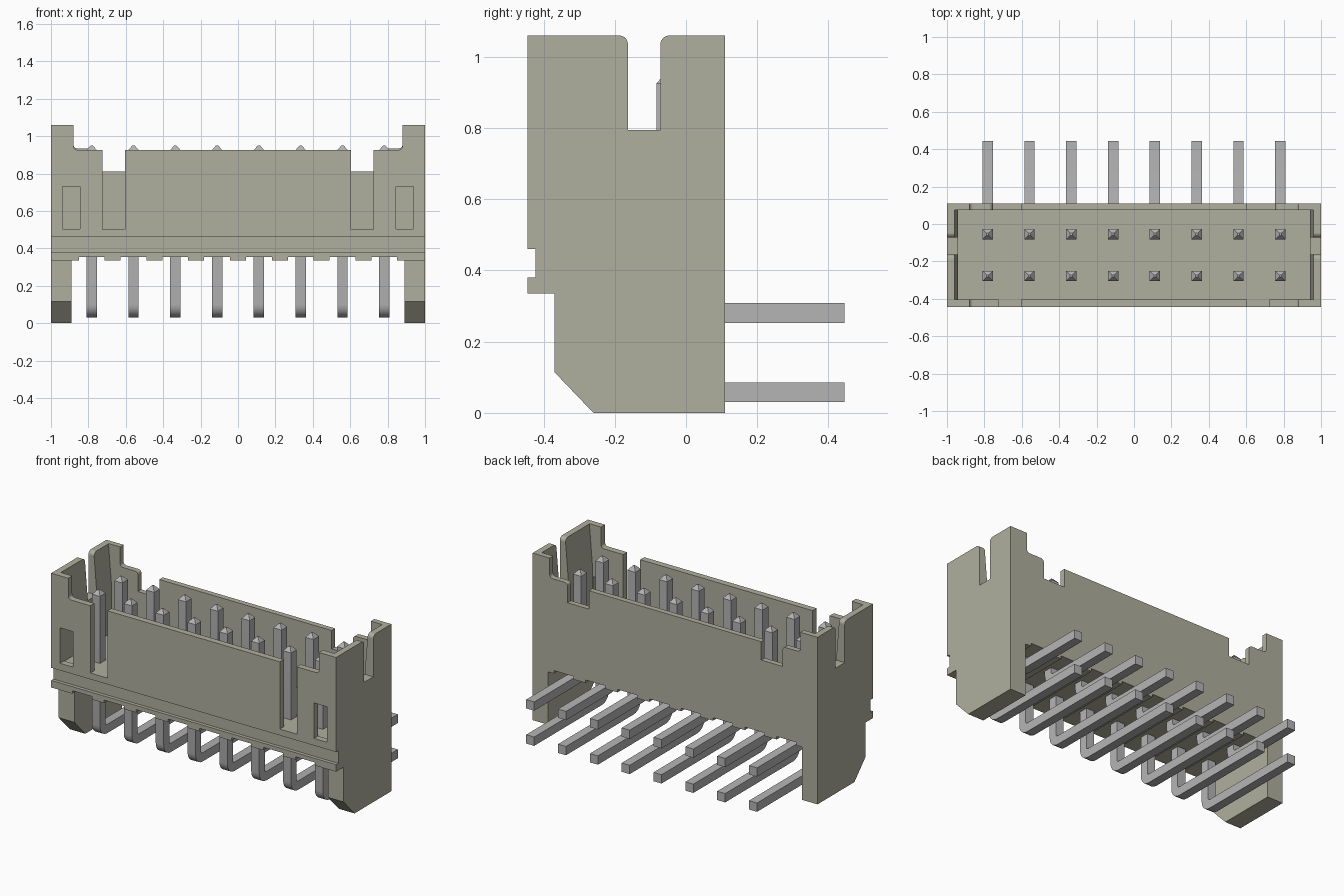
import bpy, bmesh, math

cube = bpy.data.objects.get("Cube")
if cube:
    bpy.data.objects.remove(cube, do_unlink=True)


def material(name, rgb):
    m = bpy.data.materials.new(name)
    m.use_nodes = True
    m.diffuse_color = (*rgb, 1)
    m.node_tree.nodes["Principled BSDF"].inputs["Base Color"].default_value = (*rgb, 1)
    return m


PLASTIC = material("beige grey plastic", (0.43, 0.43, 0.345))
METAL = material("grey metal", (0.46, 0.46, 0.46))


def prism(name, outline, axis, lo, hi, mat):
    """Extrude a 2D outline along x (outline is y, z) or along y (outline is x, z)."""
    def place(p, t):
        return (t, p[0], p[1]) if axis == "x" else (p[0], t, p[1])
    bm = bmesh.new()
    a = [bm.verts.new(place(p, lo)) for p in outline]
    b = [bm.verts.new(place(p, hi)) for p in outline]
    bm.faces.new(a)
    bm.faces.new(b[::-1])
    n = len(outline)
    for i in range(n):
        bm.faces.new((a[i], b[i], b[(i + 1) % n], a[(i + 1) % n]))
    bmesh.ops.recalc_face_normals(bm, faces=bm.faces)
    mesh = bpy.data.meshes.new(name)
    bm.to_mesh(mesh)
    bm.free()
    mesh.materials.append(mat)
    ob = bpy.data.objects.new(name, mesh)
    bpy.context.collection.objects.link(ob)
    return ob


def arc(cx, cz, r, a0, a1, n=5):
    return [(cx + r * math.cos(math.radians(a0 + (a1 - a0) * i / n)),
             cz + r * math.sin(math.radians(a0 + (a1 - a0) * i / n))) for i in range(n + 1)]


def mirrored(half):
    """Complete a symmetric outline from its +x half."""
    return half + [(-x, z) for x, z in reversed(half)]


def cut(target, cutter):
    cutter.hide_render = True
    mod = target.modifiers.new("cut", "BOOLEAN")
    mod.operation = "DIFFERENCE"
    mod.solver = "EXACT"
    mod.object = cutter
    bpy.ops.object.select_all(action="DESELECT")
    bpy.context.view_layer.objects.active = target
    target.select_set(True)
    bpy.ops.object.modifier_apply(modifier=mod.name)
    bpy.data.objects.remove(cutter, do_unlink=True)


PITCH = 0.2235
PIN_X = [(i - 3.5) * PITCH for i in range(8)]

# Housing: side silhouette with front groove and chamfered feet
housing = prism("housing", [
    (0.11, 0), (0.11, 1.06), (-0.445, 1.06), (-0.445, 0.46), (-0.423, 0.46),
    (-0.423, 0.38), (-0.445, 0.38), (-0.445, 0.335), (-0.37, 0.335),
    (-0.37, 0.115), (-0.26, 0)], "x", -1, 1, PLASTIC)

# Space between the feet, with shallow channels around each pin column
comb = [(-0.89, -0.1), (-0.89, 0.335)]
for i, x in enumerate(PIN_X):
    w = PITCH / 2 - 0.043
    comb += [(x - w, 0.335), (x - w, 0.354), (x + w, 0.354), (x + w, 0.335)]
comb += [(0.89, 0.335), (0.89, -0.1)]
cut(housing, prism("underside_cutter", comb, "y", -1, 1, PLASTIC))

# Cavity, flaring slightly at the ends near the mouth
cut(housing, prism("cavity_cutter", mirrored(
    [(0.94, 0.5), (0.94, 0.795), (0.96, 1.04), (0.96, 1.2)]), "y", -0.405, 0.075, PLASTIC))

# Rounded slot through both end walls
slot = ([(-0.163, 0.795), (-0.072, 0.795)] + arc(-0.047, 1.035, 0.025, 180, 90)
        + [(-0.047, 1.2), (-0.188, 1.2)] + arc(-0.188, 1.035, 0.025, 90, 0))
cut(housing, prism("end_slot_cutter", slot, "x", -2, 2, PLASTIC))

# Front wall: lowered top edge and two deep keying slots
front = ([(0.88, 1.2)] + arc(0.86, 0.947, 0.02, 0, -90)
         + [(0.725, 0.927), (0.725, 0.5), (0.605, 0.5), (0.605, 0.927)])
cut(housing, prism("front_edge_cutter", mirrored(front), "y", -1, -0.3, PLASTIC))

# Back wall: lowered top edge and two shallow notches
back = ([(0.88, 1.2)] + arc(0.86, 0.955, 0.02, 0, -90) + arc(0.775, 0.915, 0.02, 90, 180)
        + [(0.755, 0.81), (0.605, 0.81), (0.605, 0.927)])
cut(housing, prism("back_edge_cutter", mirrored(back), "y", -0.2, 1, PLASTIC))

# Small front windows
for s in (-1, 1):
    cut(housing, prism("window_cutter", [
        (s * 0.845, 0.505), (s * 0.938, 0.505), (s * 0.938, 0.73), (s * 0.845, 0.73)],
        "y", -1, -0.3, PLASTIC))

# Pins: right-angle bend towards the back, pyramid tip on top
H = 0.028


def pin(name, x, y, z):
    outline = ([(y + H, 0.925), (y - H, 0.925)]
               + arc(y - H + 0.07, z - H + 0.07, 0.07, 180, 270)
               + [(0.445, z - H), (0.445, z + H)]
               + arc(y + H + 0.014, z + H + 0.014, 0.014, 270, 180))
    ob = prism(name, outline, "x", x - H, x + H, METAL)
    bm = bmesh.new()
    bm.from_mesh(ob.data)
    top = max(bm.faces, key=lambda f: f.calc_center_median().z)
    tip = bmesh.ops.extrude_face_region(bm, geom=[top])
    verts = [v for v in tip["geom"] if isinstance(v, bmesh.types.BMVert)]
    for v in verts:
        v.co = (x + (v.co.x - x) * 0.2, y + (v.co.y - y) * 0.2, 0.951)
    bmesh.ops.delete(bm, geom=[f for f in bm.faces if f == top], context="FACES_ONLY")
    bmesh.ops.recalc_face_normals(bm, faces=bm.faces)
    bm.to_mesh(ob.data)
    bm.free()
    bpy.ops.object.select_all(action="DESELECT")
    bpy.context.view_layer.objects.active = ob
    ob.select_set(True)
    bpy.ops.object.shade_smooth_by_angle(angle=math.radians(25))


for i, x in enumerate(PIN_X):
    pin(f"front_pin_{i + 1}", x, -0.278, 0.058)
    pin(f"back_pin_{i + 1}", x, -0.055, 0.281)
